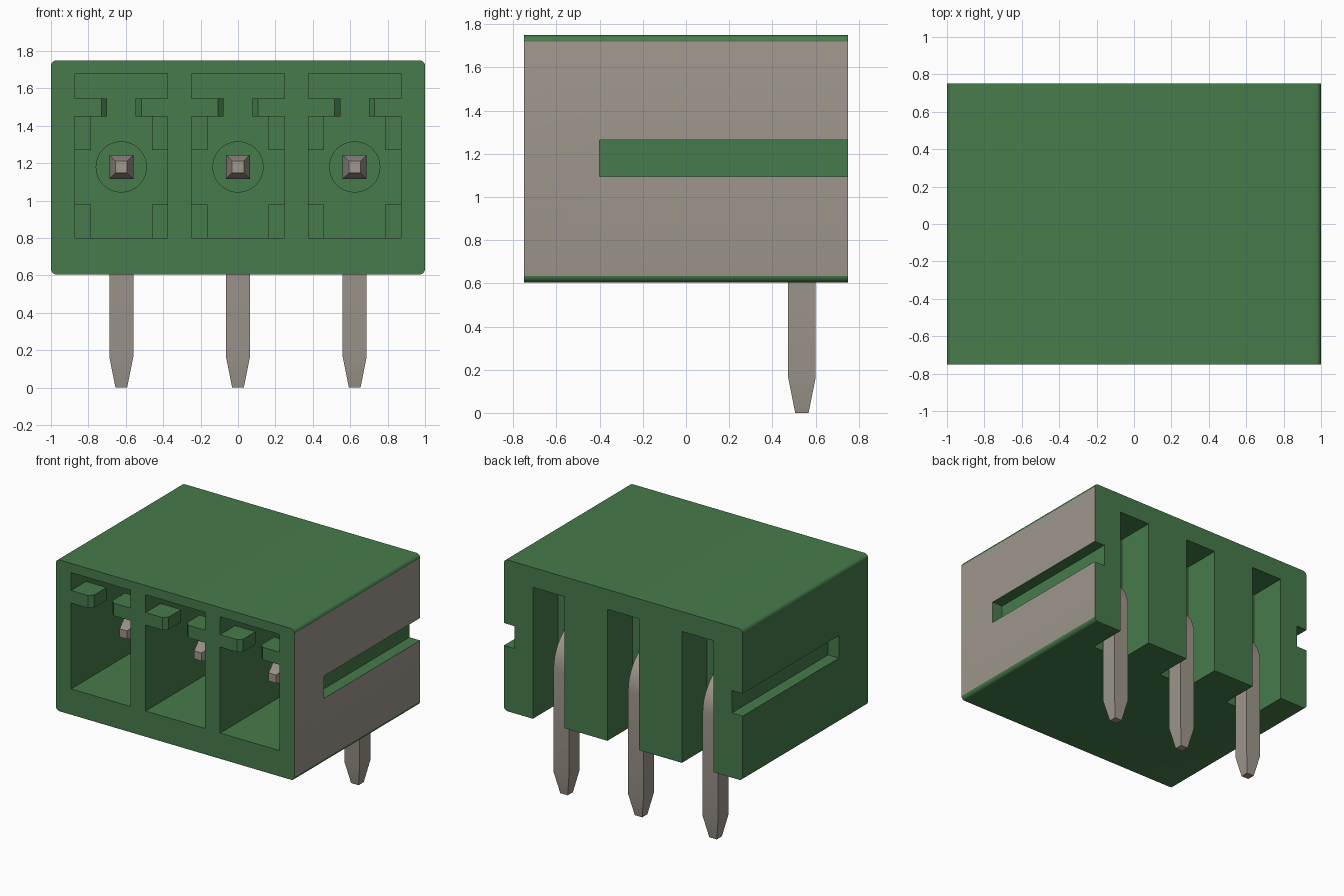
import bpy, bmesh, math
from mathutils import Vector

if "Cube" in bpy.data.objects:
    bpy.data.objects.remove(bpy.data.objects["Cube"], do_unlink=True)


def material(name, rgb):
    m = bpy.data.materials.new(name)
    m.use_nodes = True
    m.diffuse_color = (*rgb, 1)
    b = m.node_tree.nodes["Principled BSDF"]
    b.inputs["Base Color"].default_value = (*rgb, 1)
    b.inputs["Roughness"].default_value = 0.6
    return m


GREEN = material("housing green", (0.062, 0.199, 0.070))
GREY = material("warm metal grey", (0.342, 0.309, 0.263))


def finish(name, bm, *mats):
    bmesh.ops.recalc_face_normals(bm, faces=bm.faces)
    me = bpy.data.meshes.new(name)
    bm.to_mesh(me)
    bm.free()
    ob = bpy.data.objects.new(name, me)
    bpy.context.collection.objects.link(ob)
    for m in mats:
        me.materials.append(m)
    return ob


def select(ob):
    bpy.ops.object.select_all(action='DESELECT')
    ob.select_set(True)
    bpy.context.view_layer.objects.active = ob


def smooth(ob):
    select(ob)
    bpy.ops.object.shade_smooth_by_angle(angle=math.radians(32))


def extrude(bm, points, offset):
    """Prism from a closed outline."""
    f = bm.faces.new([bm.verts.new(p) for p in points])
    r = bmesh.ops.extrude_face_region(bm, geom=[f])
    bmesh.ops.translate(bm, vec=offset,
                        verts=[v for v in r["geom"] if isinstance(v, bmesh.types.BMVert)])


def box(name, lo, hi, mat=GREEN):
    (x0, y0, z0), (x1, y1, z1) = lo, hi
    bm = bmesh.new()
    extrude(bm, [(x0, y0, z0), (x1, y0, z0), (x1, y1, z0), (x0, y1, z0)], (0, 0, z1 - z0))
    return finish(name, bm, mat)


PITCH, PIN_Z = 0.624, 1.18
BOTTOM, TOP, FRONT, BACK = 0.605, 1.75, -0.75, 0.75
CAV_W, CAV_BACK = 0.248, 0.30
columns = [("left", PITCH), ("middle", 0), ("right", -PITCH)]

# Housing: rounded outline running front to back, one end painted grey
R = 0.03
outline = []
for cx, cz, start in ((1 - R, TOP - R, 0), (R - 1, TOP - R, 90),
                      (R - 1, BOTTOM + R, 180), (1 - R, BOTTOM + R, 270)):
    for i in range(6):
        a = math.radians(start + 18 * i)
        outline.append((cx + R * math.cos(a), FRONT, cz + R * math.sin(a)))
bm = bmesh.new()
extrude(bm, outline, (0, BACK - FRONT, 0))
bmesh.ops.recalc_face_normals(bm, faces=bm.faces)
for f in bm.faces:
    f.material_index = 1 if f.normal.x > 0.999 else 0
housing = finish("housing", bm, GREEN, GREY)

# Openings: front cavities, rear pin slots, grooves along both ends
cutters = []
for side, x in columns:
    cutters.append(box("cavity_cutter", (x - CAV_W, FRONT - 0.1, 0.80), (x + CAV_W, CAV_BACK, 1.68)))
    cutters.append(box("slot_cutter", (x - 0.133, 0.45, BOTTOM - 0.1), (x + 0.133, BACK + 0.1, 1.60)))
for s in (-1, 1):
    a, b = sorted((s * 0.91, s * 1.1))
    cutters.append(box("groove_cutter", (a, -0.40, 1.095), (b, BACK + 0.1, 1.265)))
for c in cutters:
    c.hide_render = True
    mod = housing.modifiers.new("cut", 'BOOLEAN')
    mod.operation, mod.solver, mod.object = 'DIFFERENCE', 'EXACT', c
    select(housing)
    bpy.ops.object.modifier_apply(modifier=mod.name)
    bpy.data.objects.remove(c, do_unlink=True)
smooth(housing)


def pin(name, x):
    """Square pin swept from the front tip round a bend to the lower tip."""
    h, tip, y_leg, bend = 0.064, 0.031, 0.537, 0.236
    stations = [(-0.48, PIN_Z, 0, tip), (-0.38, PIN_Z, 0, h)]
    for i in range(11):
        a = math.radians(9 * i)
        stations.append((y_leg - bend + bend * math.sin(a),
                         PIN_Z - bend + bend * math.cos(a), a, h))
    stations += [(y_leg, 0.165, math.pi / 2, h), (y_leg, 0, math.pi / 2, tip)]
    bm = bmesh.new()
    rings = []
    for y, z, a, s in stations:
        out = Vector((0, math.sin(a), math.cos(a)))
        side = Vector((1, 0, 0))
        rings.append([bm.verts.new(Vector((x, y, z)) + side * s * u + out * s * v)
                      for u, v in ((-1, -1), (1, -1), (1, 1), (-1, 1))])
    for p, q in zip(rings, rings[1:]):
        for i in range(4):
            j = (i + 1) % 4
            bm.faces.new((p[i], p[j], q[j], q[i]))
    bm.faces.new(rings[0])
    bm.faces.new(rings[-1])
    smooth(finish(name, bm, GREY))


for side, x in columns:
    pin(side + "_pin", x)

    # Round collar where the pin leaves the cavity wall
    bm = bmesh.new()
    extrude(bm, [(x + 0.137 * math.cos(math.tau * i / 32), CAV_BACK - 0.03,
                  PIN_Z + 0.137 * math.sin(math.tau * i / 32)) for i in range(32)], (0, 0.05, 0))
    smooth(finish(side + "_pin_collar", bm, GREEN))

    for s, hand in ((1, "left"), (-1, "right")):
        # Latch tabs, flush with the front, with chamfered inner corners
        bm = bmesh.new()
        extrude(bm, [(x + s * u, y, 1.45) for u, y in
                     ((CAV_W, FRONT), (0.107, FRONT), (0.077, FRONT + 0.03),
                      (0.077, FRONT + 0.18), (CAV_W, FRONT + 0.18))], (0, 0, 0.095))
        finish(f"{side}_latch_tab_{hand}", bm, GREEN)

        # Corner blocks deep inside the cavity
        a, b = sorted((x + s * 0.163, x + s * CAV_W))
        for level, z0, z1 in (("lower", 0.80, 0.98), ("upper", 1.27, 1.45)):
            box(f"{side}_{level}_corner_block_{hand}", (a, 0.15, z0), (b, CAV_BACK, z1))
